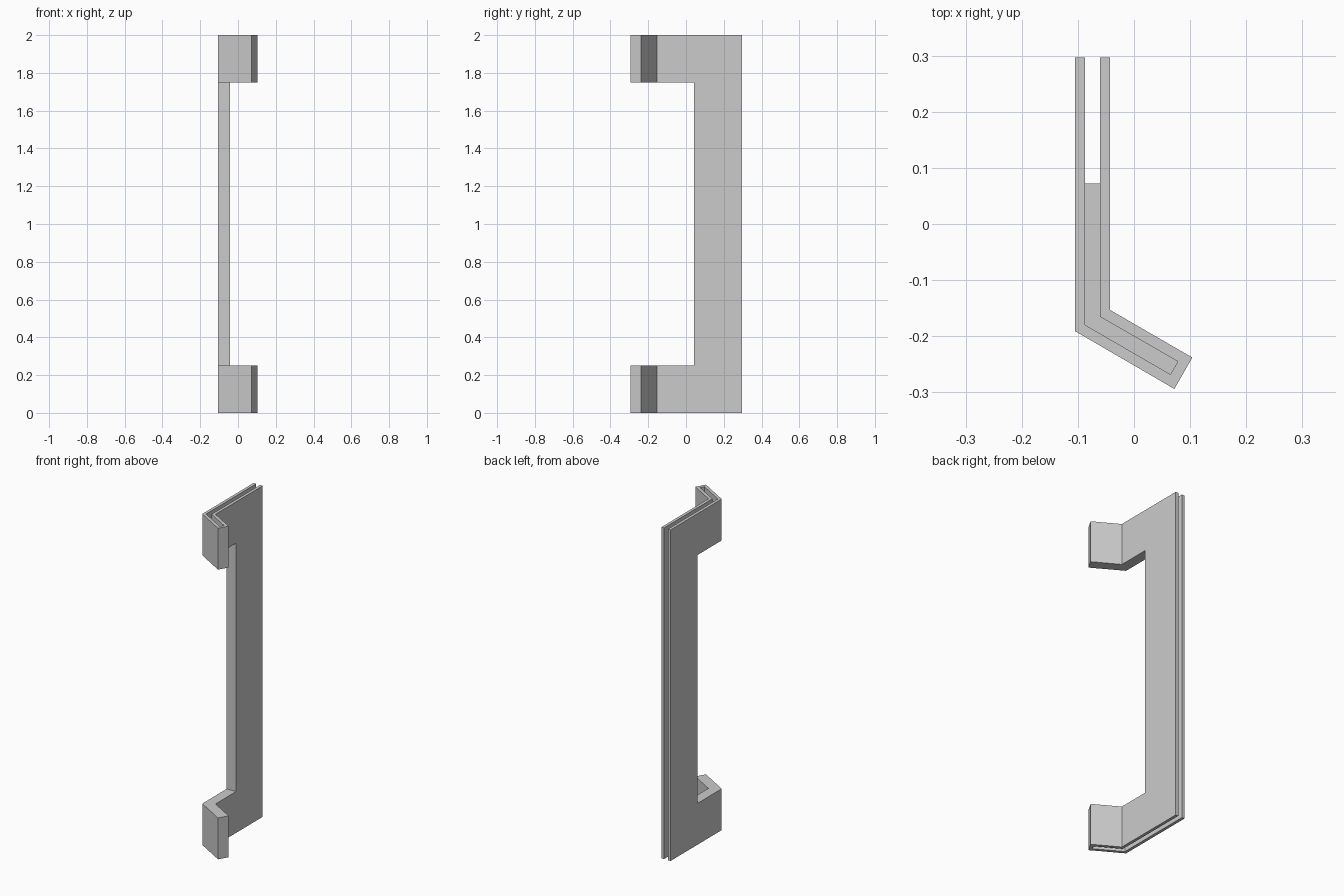
import bpy
import bmesh
from mathutils import Vector

if "Cube" in bpy.data.objects:
    bpy.data.objects.remove(bpy.data.objects["Cube"], do_unlink=True)

grey = bpy.data.materials.new("light_grey")
grey.use_nodes = True
colour = (0.6, 0.6, 0.6, 1)
grey.diffuse_color = colour
grey.node_tree.nodes["Principled BSDF"].inputs["Base Color"].default_value = colour


def prism(name, plan, z0, z1):
    """Extrude a plan outline from z0 to z1."""
    bm = bmesh.new()
    base = bm.faces.new([bm.verts.new((x, y, z0)) for x, y in plan])
    top = bmesh.ops.extrude_face_region(bm, geom=[base])["geom"]
    bmesh.ops.translate(bm, vec=Vector((0, 0, z1 - z0)),
                        verts=[v for v in top if isinstance(v, bmesh.types.BMVert)])
    bmesh.ops.recalc_face_normals(bm, faces=bm.faces)
    mesh = bpy.data.meshes.new(name)
    bm.to_mesh(mesh)
    bm.free()
    mesh.materials.append(grey)
    obj = bpy.data.objects.new(name, mesh)
    bpy.context.collection.objects.link(obj)
    return obj


def subtract(obj, cutter):
    """Cut one solid out of another and discard the cutter."""
    cutter.hide_render = True
    mod = obj.modifiers.new("cut", 'BOOLEAN')
    mod.operation, mod.solver, mod.object = 'DIFFERENCE', 'EXACT', cutter
    bpy.context.view_layer.objects.active = obj
    bpy.ops.object.modifier_apply(modifier=mod.name)
    bpy.data.objects.remove(cutter, do_unlink=True)


def c_shape(name, plan, z0, z1, inner_y, inner_z):
    """Bent plate with an opening that leaves a spine and two arms."""
    obj = prism(name, plan, z0, z1)
    opening = [(-1, -1), (1, -1), (1, inner_y), (-1, inner_y)]
    subtract(obj, prism("opening_cutter", opening, inner_z, 2 - inner_z))
    return obj


# Handle body: straight spine with two arms angled at the front
outer_plan = [(-0.105, 0.297), (-0.105, -0.191), (0.072, -0.294),
              (0.104, -0.238), (-0.043, -0.153), (-0.043, 0.297)]
body = c_shape("bracket_body", outer_plan, 0, 2, 0.042, 0.25)

# Groove running round the top, back and bottom edges
groove_plan = [(-0.087, 0.4), (-0.087, -0.18), (0.065, -0.268),
               (0.078, -0.245), (-0.061, -0.165), (-0.061, 0.4)]
groove = c_shape("groove_cutter", groove_plan, -0.1, 2.1, 0.072, 0.22)
subtract(body, groove)
